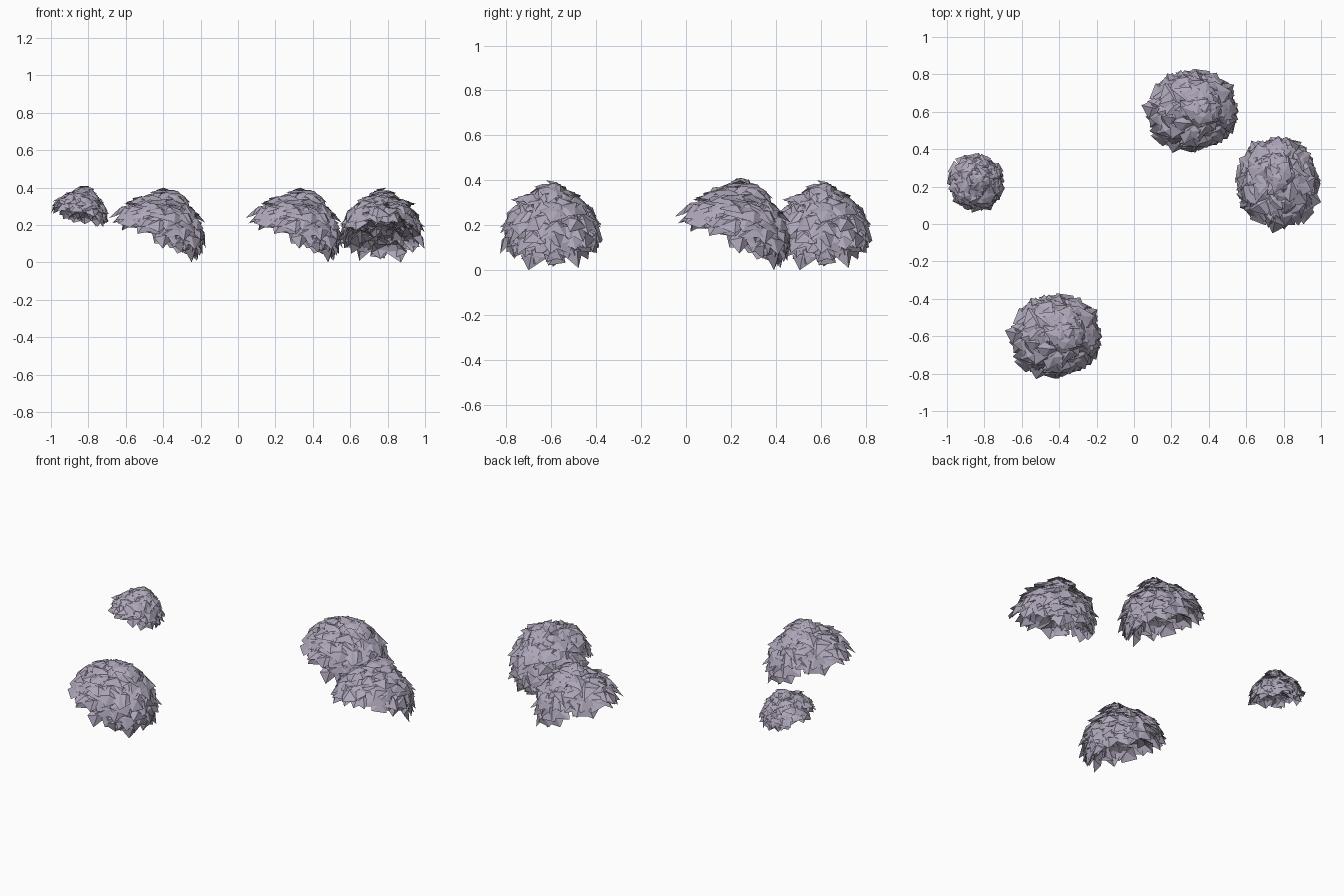
import bpy, math, random
from mathutils import Vector, Matrix

cube = bpy.data.objects.get("Cube")
if cube:
    bpy.data.objects.remove(cube, do_unlink=True)

leaf = bpy.data.materials.new("pale_mauve_grey")
leaf.use_nodes = True
colour = (0.42, 0.38, 0.48, 1)
leaf.diffuse_color = colour
bsdf = leaf.node_tree.nodes["Principled BSDF"]
bsdf.inputs["Base Color"].default_value = colour
bsdf.inputs["Roughness"].default_value = 0.9


def add_card(verts, faces, rng, centre, normal, axis, size):
    """A crumpled square leaf card: four corners around a raised middle."""
    side = axis.cross(normal)
    if side.length < 0.05:
        side = Vector((1, 0, 0)).cross(normal)
    side.normalize()
    down = side.cross(normal)
    spin = rng.uniform(0, math.tau)
    start = len(verts)
    for k in range(4):
        a = spin + k * math.pi / 2 + rng.uniform(-0.25, 0.25)
        r = size * rng.uniform(0.8, 1.2)
        verts.append(centre + side * r * math.cos(a) + down * r * math.sin(a)
                     + normal * rng.uniform(-0.2, 0.1) * size)
    verts.append(centre + normal * size * rng.uniform(0.2, 0.4))
    for k in range(4):
        faces.append((start + k, start + (k + 1) % 4, start + 4))


def add_dome(verts, faces, rng, centre, radius, axis, count, size, low):
    """Shingle cards over a dome, each flared outward at its lower edge."""
    turn = Vector((0, 0, 1)).rotation_difference(axis)
    for i in range(count):
        h = 1 - (1 - low) * (i + 0.5) / count
        a = i * math.pi * (3 - math.sqrt(5)) + rng.uniform(-0.15, 0.15)
        ring = math.sqrt(max(0, 1 - h * h))
        out = turn @ Vector((ring * math.cos(a), ring * math.sin(a), h))
        tilt = (out + Vector((0, 0, 0.45)) + axis * 0.25).normalized()
        tilt = (tilt + Vector([rng.uniform(-0.22, 0.22) for _ in range(3)])).normalized()
        add_card(verts, faces, rng, centre + out * radius * rng.uniform(0.92, 1.04),
                 tilt, axis, size)


def clump(name, lo, hi, tilt, turn, seed, cards):
    """A hollow leaning dome of leaf cards, fitted to the box lo..hi."""
    rng = random.Random(seed)
    lean = math.radians(tilt)
    axis = Vector((math.sin(lean), 0, math.cos(lean)))
    verts, faces = [], []
    add_dome(verts, faces, rng, Vector((0, 0, 0.13)), 0.2, axis, cards, 0.062, 0.0)
    # Small crown on top
    add_dome(verts, faces, rng, Vector((0.05, 0, 0.28)), 0.085,
             Vector((0.1, 0, 1)).normalized(), cards // 6, 0.05, 0.1)
    spin = Matrix.Rotation(math.radians(turn), 3, 'Z')
    verts = [spin @ v for v in verts]
    for k in range(3):
        a, b = min(v[k] for v in verts), max(v[k] for v in verts)
        for v in verts:
            v[k] = lo[k] + (v[k] - a) / (b - a) * (hi[k] - lo[k])
    mesh = bpy.data.meshes.new(name)
    mesh.from_pydata([tuple(v) for v in verts], [], faces)
    mesh.materials.append(leaf)
    mesh.update()
    bpy.context.collection.objects.link(bpy.data.objects.new(name, mesh))


clump("front_leaf_clump", (-0.69, -0.83, 0), (-0.17, -0.37, 0.4), 29, 0, 4, 150)
clump("back_leaf_clump", (0.04, 0.38, 0), (0.56, 0.83, 0.4), 29, 0, 4, 150)
clump("left_leaf_clump", (0.54, -0.05, 0), (1, 0.47, 0.4), 29, 90, 4, 150)
clump("small_right_leaf_clump", (-1, 0.06, 0.19), (-0.69, 0.38, 0.41), 20, 40, 9, 150)
